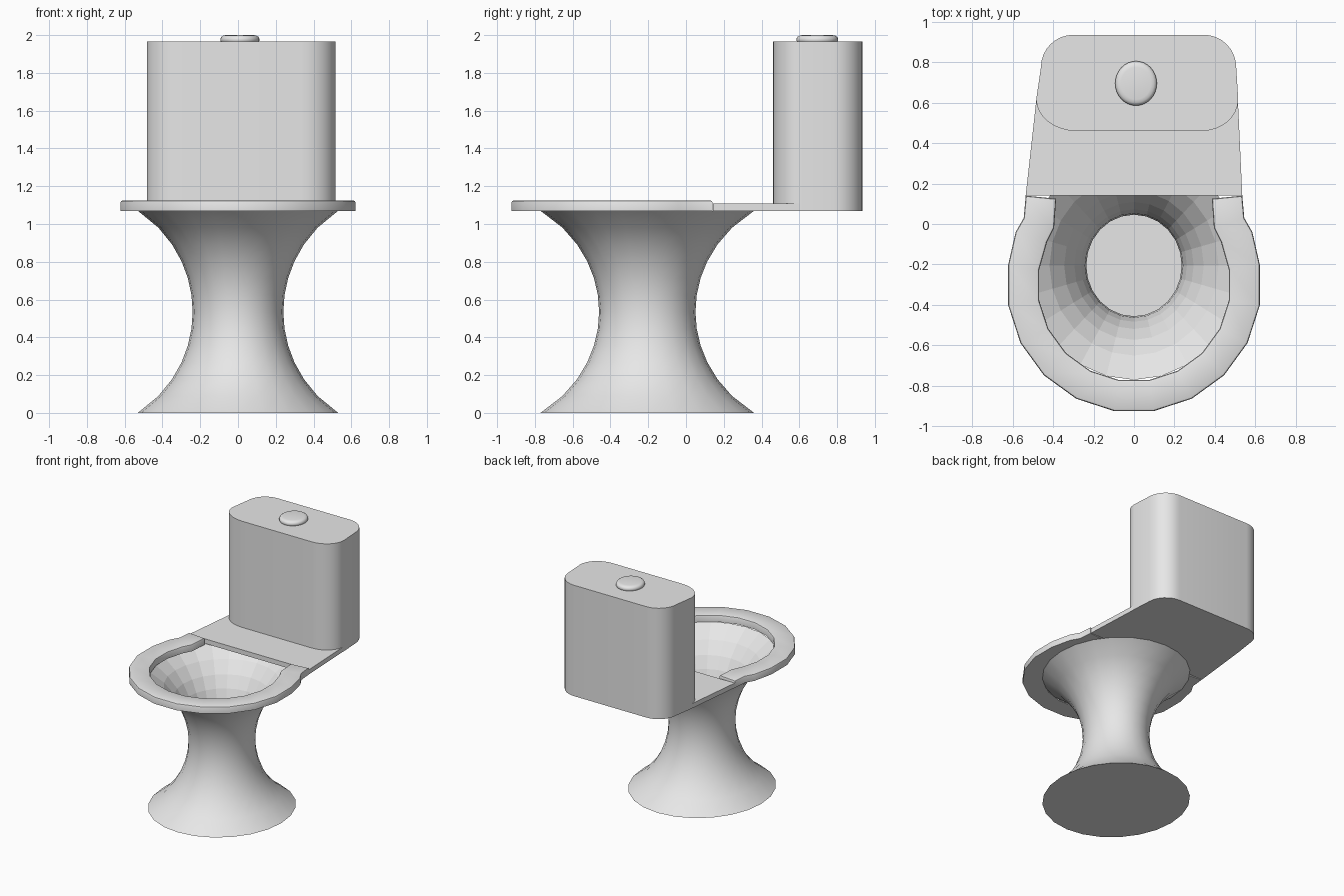
import bpy, bmesh, math

if "Cube" in bpy.data.objects:
    bpy.data.objects.remove(bpy.data.objects["Cube"])

grey = bpy.data.materials.new("light_grey")
grey.diffuse_color = (0.8, 0.8, 0.8, 1)
grey.use_nodes = True
grey.node_tree.nodes["Principled BSDF"].inputs["Base Color"].default_value = grey.diffuse_color


def finish(name, bm, smooth=None, recalc=True):
    if recalc:
        bmesh.ops.recalc_face_normals(bm, faces=bm.faces[:])
    me = bpy.data.meshes.new(name)
    bm.to_mesh(me)
    bm.free()
    me.materials.append(grey)
    ob = bpy.data.objects.new(name, me)
    bpy.context.collection.objects.link(ob)
    if smooth:
        bpy.ops.object.select_all(action='DESELECT')
        ob.select_set(True)
        bpy.context.view_layer.objects.active = ob
        bpy.ops.object.shade_smooth_by_angle(angle=math.radians(smooth))
    return ob


def loft(bm, rings, closed=True):
    """Skin a list of point rings with quads; returns the vertex rings."""
    vs = [[bm.verts.new(p) for p in r] for r in rings]
    for a, b in zip(vs, vs[1:]):
        n = len(a)
        for i in range(n if closed else n - 1):
            j = (i + 1) % n
            bm.faces.new((a[i], a[j], b[j], b[i]))
    return vs


def prism(bm, outline, z0, z1):
    lo, hi = loft(bm, [[(x, y, z) for x, y in outline] for z in (z0, z1)])
    bm.faces.new(lo[::-1])
    bm.faces.new(hi)


def ellipse(cx, cy, rx, ry, z, n=24):
    return [(cx + rx * math.cos(2 * math.pi * i / n),
             cy + ry * math.sin(2 * math.pi * i / n), z) for i in range(n)]


RIM, MID, ARC = 1.07, 0.535, 0.638


def waist_ring(z, inset=0.0):
    # concave circular arc between the flared ends
    r = 0.24 + ARC - math.sqrt(ARC ** 2 - (z - MID) ** 2)
    k = (r - 0.24) / 0.29
    return ellipse(0, -0.205, r - inset, 0.255 + 0.31 * k - inset, z)


# Pedestal: smooth hourglass, closed at the floor, open at the rim
bm = bmesh.new()
rows = 12
rings = loft(bm, [waist_ring(RIM * i / rows) for i in range(rows + 1)])
bm.faces.new(rings[0][::-1])
finish("pedestal", bm, 50, recalc=False)

# Bowl lining: faceted inner surface, facing inward
bm = bmesh.new()
loft(bm, [waist_ring(RIM - MID * i / 6, 0.004) for i in range(7)])
finish("bowl_lining", bm, recalc=False)

# Seat: horseshoe, narrowing towards the hinge
def half(r, tail):
    a = [math.radians(9 + 18 * i) for i in range(6)]
    return [(r * math.sin(t), -0.302 - r * math.cos(t)) for t in a] + tail


def mirrored(pts):
    return [(-x, y) for x, y in pts[::-1]] + pts


outer = mirrored(half(0.63, [(0.585, -0.04), (0.545, 0.03), (0.535, 0.14)]))
inner = mirrored(half(0.475, [(0.43, -0.09), (0.395, -0.02), (0.385, 0.125)]))
bm = bmesh.new()
prism(bm, outer + inner[::-1], 1.07, 1.125)
# replace the two concave caps with quad strips
bmesh.ops.delete(bm, geom=[f for f in bm.faces if len(f.verts) > 4],
                 context='FACES_ONLY')
bm.verts.ensure_lookup_table()
n = len(outer)
for base in (0, 2 * n):
    for i in range(n - 1):
        o, q = base + i, base + 2 * n - 1 - i
        bm.faces.new([bm.verts[k] for k in (o, o + 1, q - 1, q)])
bmesh.ops.recalc_face_normals(bm, faces=bm.faces[:])
bm.normal_update()
rim_edges = [e for e in bm.edges if all(v.co.z > 1.12 for v in e.verts)
             and any(abs(f.normal.z) < 0.5 for f in e.link_faces)]
bmesh.ops.bevel(bm, geom=rim_edges, offset=0.012, segments=2, profile=0.5,
                affect='EDGES')
finish("seat", bm, 35)

# Hinge shelf: tapered plate running back under the tank
bm = bmesh.new()
prism(bm, [(-0.535, 0.142), (0.535, 0.142), (0.513, 0.62), (-0.482, 0.62)],
      1.07, 1.108)
finish("shelf", bm)

# Tank: slightly tapered box with rounded vertical corners
def corner(cx, cy, rx, ry, start):
    return [(cx + rx * math.cos(t), cy + ry * math.sin(t))
            for t in (math.radians(start + 90 * i / 8) for i in range(9))]


outline = (corner(0.335, 0.615, 0.18, 0.155, 270)
           + corner(0.345, 0.775, 0.16, 0.16, 0)
           + corner(-0.30, 0.775, 0.16, 0.16, 90)
           + corner(-0.285, 0.615, 0.198, 0.155, 180))
bm = bmesh.new()
prism(bm, outline, 1.07, 1.965)
finish("tank", bm, 35)

# Flush button: low rounded disc
bm = bmesh.new()
profile = [(0.94, 1.96), (1.0, 1.97), (1.0, 1.981), (0.95, 1.991),
           (0.86, 1.997), (0.72, 2.0)]
rings = loft(bm, [ellipse(0.01, 0.695, 0.103 * k, 0.11 * k, z, 32)
                  for k, z in profile])
bm.faces.new(rings[0][::-1])
bm.faces.new(rings[-1])
finish("flush_button", bm, 50)
